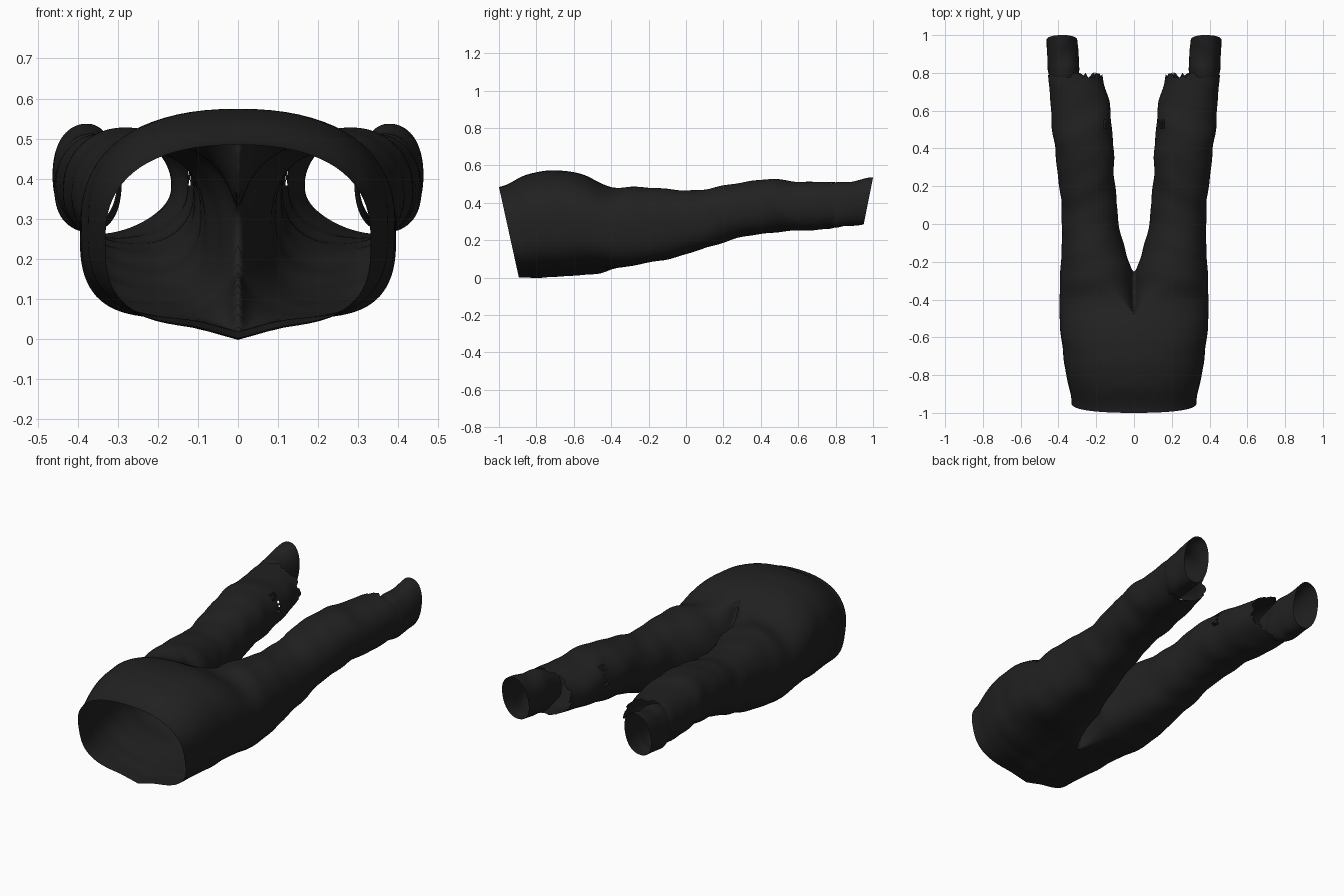
import bpy, bmesh, math, random

random.seed(4)
if "Cube" in bpy.data.objects:
    bpy.data.objects.remove(bpy.data.objects["Cube"], do_unlink=True)

# Dark cloth
cloth = bpy.data.materials.new("black_cloth")
cloth.use_nodes = True
cloth.diffuse_color = (0.015, 0.015, 0.015, 1)
cloth.node_tree.nodes["Principled BSDF"].inputs["Base Color"].default_value = cloth.diffuse_color

SIDES = 72

# Half sections along the body: y, inner x, outer x, bottom z, top z
TROUSERS = [
    (-1.0, 0, .33, .03, .485),
    (-.85, 0, .355, .03, .55),
    (-.7, 0, .375, .035, .575),
    (-.55, 0, .39, .045, .55),
    (-.4, 0, .395, .05, .485),
    (-.28, 0, .39, .065, .485),
    (-.15, .045, .385, .09, .48),
    (0, .08, .38, .125, .465),
    (.2, .1, .395, .19, .49),
    (.4, .11, .42, .235, .525),
    (.6, .125, .44, .25, .515),
    (.79, .165, .452, .262, .51),
]
# The cuff starts tucked inside the leg
CUFF = [
    (.68, .3, .415, .3, .465),
    (.8, .29, .45, .267, .508),
    (.88, .292, .46, .275, .515),
    (1.0, .3, .462, .285, .535),
]


def smooth(a, b, v):
    u = min(1, max(0, (v - a) / (b - a)))
    return u * u * (3 - 2 * u)


def sample(table, y):
    """Catmull-Rom blend of the section table."""
    i = 0
    while i < len(table) - 2 and y > table[i + 1][0]:
        i += 1
    p1, p2 = table[i], table[i + 1]
    p0, p3 = table[max(i - 1, 0)], table[min(i + 2, len(table) - 1)]
    u = (y - p1[0]) / (p2[0] - p1[0])

    def mix(k):
        a, b, c, d = p0[k], p1[k], p2[k], p3[k]
        return b + u / 2 * (c - a + u * (2 * a - 5 * b + 4 * c - d + u * (3 * (b - c) + d - a)))
    return [mix(k) for k in range(1, 5)]


def power(v, n):
    return math.copysign(abs(v) ** (2 / n), v)


def ring(table, y, ragged):
    inner, outer, low, high = sample(table, y)
    inner = max(inner, 0)
    leg = smooth(-.5, -.28, y)
    # The leg bulges outwards near the torn end
    cx = inner + leg * (outer - inner) * (.5 + .1 * smooth(.4, .8, y) * (table is TROUSERS))
    cz, rz = (low + high) / 2, (high - low) / 2
    points = []
    for s in range(SIDES):
        t = math.tau * s / SIDES
        c, h = math.cos(t), math.sin(t)
        # Cloth folds grow stronger down the legs
        fold = math.sin(24 * y + 3 * math.cos(t - 1)) + .6 * math.sin(41 * y + 2 * math.sin(2 * t))
        size = 1 + fold * (.004 + .014 * smooth(-.45, .2, y))
        # Hips are boxier underneath than on top
        n = 2.4 - .25 * leg if h > 0 else 3.1 - .8 * smooth(-.4, .3, y)
        x = cx + power(c, n) * size * ((outer - cx) if c > 0 else (cx - inner))
        z = cz + power(h, n) * size * rz
        if h < 0:
            # Rear seam ridge on the hips, and a lifted inner edge at the torn end
            z -= .03 * (1 - leg) * math.exp(-(x / .07) ** 2) * -h
            z += .03 * smooth(.4, .8, y) * max(0, -c) * -h * (table is TROUSERS)
        if x < .008:
            x = 0
        # Slanted waist and cuff openings
        drop = (high - z) / (high - low)
        yy = y + .1 * drop * (1 - smooth(-1, -.6, y)) - .05 * drop * smooth(.72, 1, y) * (table is CUFF)
        if ragged and c < .5:
            yy += random.uniform(-.03, .015)
        points.append((x, yy, z))
    return points


def build(name, table, steps, torn=False):
    bm = bmesh.new()
    first, last = table[0][0], table[-1][0]
    rows = []
    for r in range(steps + 1):
        y = first + (last - first) * r / steps
        rows.append([bm.verts.new(p) for p in ring(table, y, torn and r == steps)])
    for a, b in zip(rows, rows[1:]):
        for s in range(SIDES):
            k = (s + 1) % SIDES
            bm.faces.new((a[s], a[k], b[k], b[s]))
    # Open the centre line so both halves join into one body
    centre = [f for f in bm.faces if all(v.co.x < .0001 for v in f.verts)]
    bmesh.ops.delete(bm, geom=centre, context='FACES')
    # Small frayed holes on the inside of the legs
    holes = []
    for f in bm.faces:
        m = f.calc_center_median()
        if torn and .51 < m.y < .55 and m.x < .16 and m.z > .38 and random.random() < .3:
            holes.append(f)
    bmesh.ops.delete(bm, geom=holes, context='FACES')
    bmesh.ops.remove_doubles(bm, verts=bm.verts[:], dist=.0002)
    bmesh.ops.recalc_face_normals(bm, faces=bm.faces[:])
    mesh = bpy.data.meshes.new(name)
    bm.to_mesh(mesh)
    bm.free()
    mesh.materials.append(cloth)
    obj = bpy.data.objects.new(name, mesh)
    bpy.context.collection.objects.link(obj)
    mirror = obj.modifiers.new("mirror", 'MIRROR')
    mirror.use_clip = True
    mirror.merge_threshold = .001
    bpy.ops.object.select_all(action='DESELECT')
    obj.select_set(True)
    bpy.context.view_layer.objects.active = obj
    bpy.ops.object.shade_smooth_by_angle(angle=math.radians(50))


# Hips and legs in one cloth shell, then the narrow cuffs
build("trouser_body", TROUSERS, 120, torn=True)
build("leg_cuffs", CUFF, 24)
